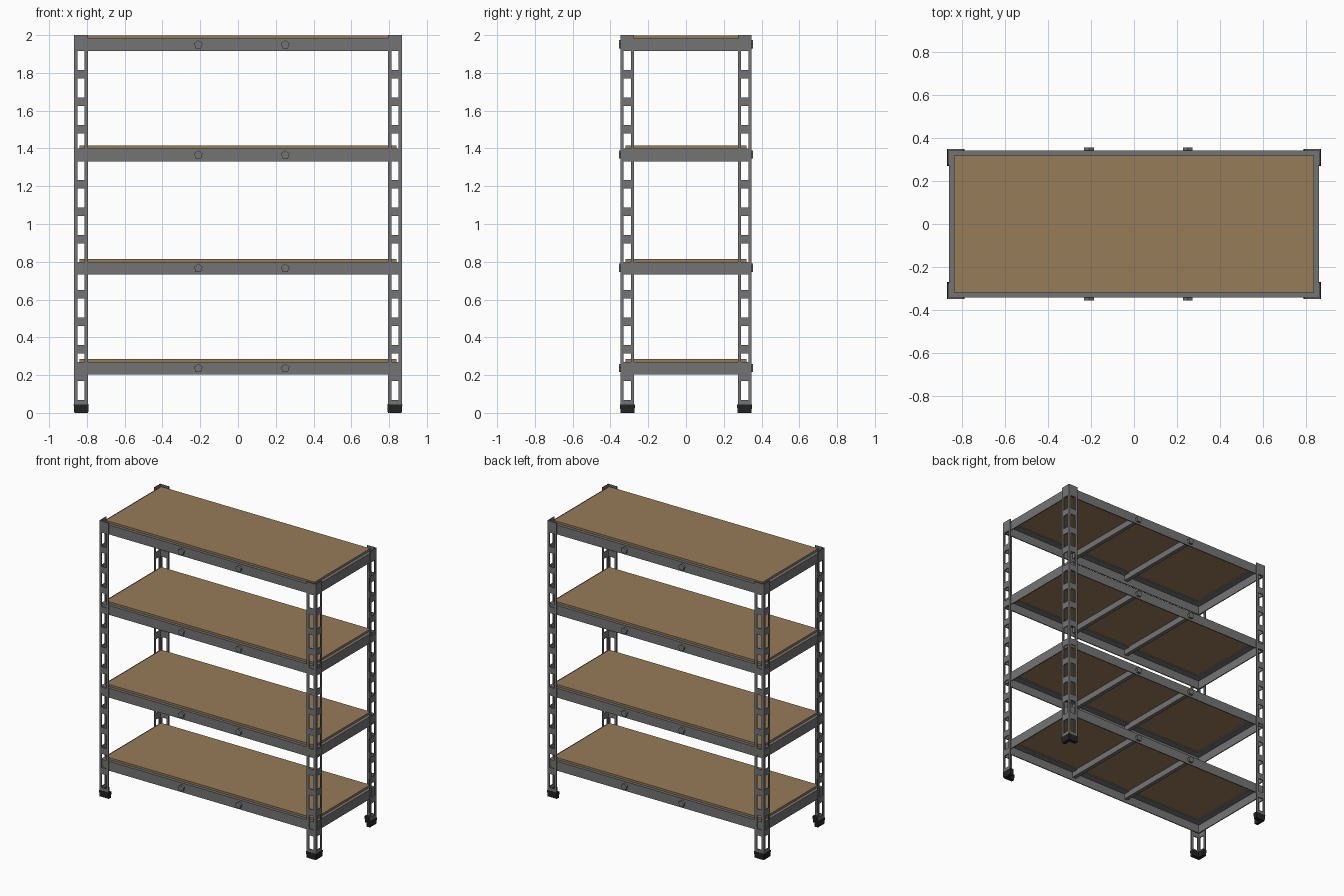
import bpy, bmesh, math
from mathutils import Matrix, Vector

if "Cube" in bpy.data.objects:
    bpy.data.objects.remove(bpy.data.objects["Cube"])


def material(name, rgb):
    m = bpy.data.materials.new(name)
    m.diffuse_color = (*rgb, 1)
    m.use_nodes = True
    m.node_tree.nodes["Principled BSDF"].inputs["Base Color"].default_value = m.diffuse_color
    return m


STEEL = material("grey steel", (0.175, 0.175, 0.178))
WOOD = material("brown board", (0.31, 0.20, 0.098))
RUBBER = material("black rubber", (0.017, 0.017, 0.017))


def make(name, bm, mat, thickness=0, mirror=None):
    me = bpy.data.meshes.new(name)
    bm.to_mesh(me)
    bm.free()
    me.materials.append(mat)
    ob = bpy.data.objects.new(name, me)
    bpy.context.collection.objects.link(ob)
    if thickness:
        s = ob.modifiers.new("thickness", 'SOLIDIFY')
        s.thickness, s.offset, s.use_even_offset = thickness, -1, True
    if mirror:
        m = ob.modifiers.new("mirror", 'MIRROR')
        m.use_axis = mirror
        m.use_mirror_merge = False
    return ob


def box(name, lo, hi, mat, mirror=None):
    lo, hi = Vector(lo), Vector(hi)
    bm = bmesh.new()
    bmesh.ops.create_cube(bm, size=1, matrix=Matrix.Translation((lo + hi) / 2)
                          @ Matrix.Diagonal((*(hi - lo), 1)))
    return make(name, bm, mat, mirror=mirror)


PX, PY = 0.868, 0.348      # outer corner of the posts
BX, BY = 0.861, 0.341      # outer faces of the shelf frames
W = 0.073                  # post flange width

# Corner posts: slotted angle sheet, one corner mirrored to four
steps = [W, 0.056, 0.017]
path = [(PX - d, PY) for d in steps] + [(PX, PY)] + [(PX, PY - d) for d in reversed(steps)]
levels = [0.02]
for k in range(13):
    bar = 0.045 + 0.1457 * k
    levels += [bar + 0.023, bar + 0.1457 - 0.023]
levels.append(2.0)
bm = bmesh.new()
grid = [[bm.verts.new((x, y, z)) for x, y in path] for z in levels]
for r in range(len(levels) - 1):
    for c in range(len(path) - 1):
        if r % 2 and c in (1, 4):      # slot opening
            continue
        bm.faces.new((grid[r][c], grid[r + 1][c], grid[r + 1][c + 1], grid[r][c + 1]))
make("corner_posts", bm, STEEL, 0.007, (True, True, False))

# Rubber feet: L-shaped blocks, slightly narrower at the bottom
bm = bmesh.new()
a, t = 0.08, 0.028
ell = [(0, 0), (-a, 0), (-a, -t), (-t, -t), (-t, -a), (0, -a)]
face = bm.faces.new([bm.verts.new((PX + 0.002 + x, PY + 0.002 + y, 0.045)) for x, y in ell])
low = bmesh.ops.extrude_face_region(bm, geom=[face])["geom"]
for v in low:
    if isinstance(v, bmesh.types.BMVert):
        v.co.z = 0
        v.co.x = PX - 0.04 + (v.co.x - PX + 0.04) * 0.92
        v.co.y = PY - 0.04 + (v.co.y - PY + 0.04) * 0.92
bmesh.ops.recalc_face_normals(bm, faces=bm.faces)
make("rubber_feet", bm, RUBBER, mirror=(True, True, False))

for n, top in enumerate((0.27, 0.80, 1.40, 1.983), 1):
    # Shelf frame: wall plus inward top flange
    bm = bmesh.new()
    rings = []
    for inset, z in ((0, top - 0.068), (0, top), (0.055, top)):
        x, y = BX - inset, BY - inset
        rings.append([bm.verts.new(p) for p in ((-x, -y, z), (x, -y, z), (x, y, z), (-x, y, z))])
    for lo, hi in zip(rings, rings[1:]):
        for i in range(4):
            j = (i + 1) % 4
            bm.faces.new((lo[i], lo[j], hi[j], hi[i]))
    make(f"shelf_frame_{n}", bm, STEEL, 0.007)

    # Board
    box(f"shelf_board_{n}", (-0.838, -0.319, top), (0.838, 0.319, top + 0.015), WOOD)

    for side, x in (("left", -0.21), ("right", 0.25)):
        # Cross bar under the board
        box(f"{side}_cross_bar_{n}", (x - 0.014, 0.007 - BY, top - 0.045),
            (x + 0.014, BY - 0.007, top - 0.001), STEEL)
        # Five-sided bolt heads, front and back
        bm = bmesh.new()
        bmesh.ops.create_cone(bm, cap_ends=True, segments=5, radius1=0.024, radius2=0.024,
                              depth=0.02)
        up = max(bm.verts, key=lambda v: v.co.y).co
        turn = math.pi / 2 - math.atan2(up.y, up.x)
        bm.transform(Matrix.Translation((x, -0.346, top - 0.034))
                     @ Matrix.Rotation(math.pi / 2, 4, 'X') @ Matrix.Rotation(turn, 4, 'Z'))
        make(f"{side}_bolts_{n}", bm, STEEL, mirror=(False, True, False))
